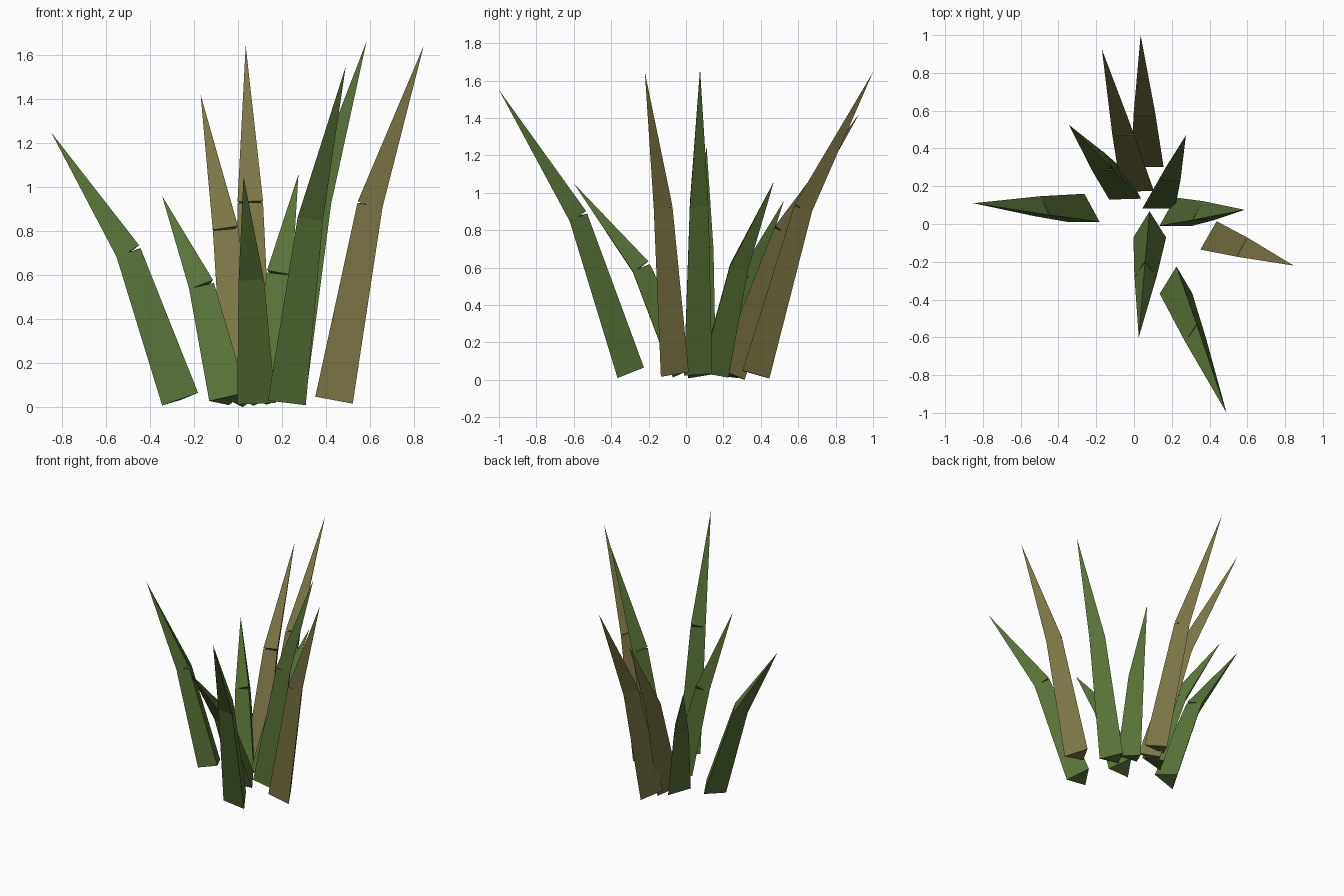
import bpy, bmesh
from mathutils import Vector, Matrix

if "Cube" in bpy.data.objects:
    bpy.data.objects.remove(bpy.data.objects["Cube"])

BASE_R, JOINT_R, BASE_Z = 0.10, 0.067, 0.035


def material(name, rgb):
    m = bpy.data.materials.new(name)
    m.diffuse_color = (*rgb, 1)
    m.use_nodes = True
    m.node_tree.nodes["Principled BSDF"].inputs["Base Color"].default_value = m.diffuse_color
    return m


green = material("leaf_green", (0.10, 0.17, 0.04))
dry = material("leaf_dry", (0.20, 0.18, 0.06))


def add_segment(bm, a, b, r1, r2):
    """Three-sided tapered segment from a to b, tilted from the vertical."""
    axis = b - a
    rot = Vector((0, 0, 1)).rotation_difference(axis).to_matrix().to_4x4()
    mat = Matrix.Translation((a + b) / 2) @ rot
    bmesh.ops.create_cone(bm, cap_ends=True, segments=3, radius1=r1,
                          radius2=r2, depth=axis.length, matrix=mat)


def blade(name, base, tip, mat):
    base = Vector((*base, BASE_Z))
    tip = Vector(tip)
    span = tip - base
    joint = base + Vector((span.x * 0.4, span.y * 0.4, span.z * 0.55))
    bm = bmesh.new()
    add_segment(bm, base, joint, BASE_R, JOINT_R)   # stem
    add_segment(bm, joint, tip, JOINT_R, 0.0)       # bent point
    bmesh.ops.remove_doubles(bm, verts=bm.verts, dist=1e-5)
    me = bpy.data.meshes.new(name)
    bm.to_mesh(me)
    bm.free()
    me.materials.append(mat)
    bpy.context.collection.objects.link(bpy.data.objects.new(name, me))


# Blades: base centre (x, y), tip, colour
blade("blade_left", (-0.263, 0.06), (-0.85, 0.11, 1.25), green)
blade("blade_back_left", (-0.045, 0.18), (-0.345, 0.525, 0.96), green)
blade("dry_blade_back_short", (0.02, 0.22), (-0.17, 0.925, 1.42), dry)
blade("dry_blade_back_tall", (0.07, 0.35), (0.035, 1.0, 1.645), dry)
blade("blade_back_right", (0.13, 0.13), (0.275, 0.47, 1.06), green)
blade("blade_right_tall", (0.22, 0.04), (0.585, 0.075, 1.665), green)
blade("dry_blade_right", (0.437, -0.085), (0.845, -0.22, 1.645), dry)
blade("blade_front_tall", (0.223, -0.32), (0.49, -1.0, 1.55), green)
blade("blade_front_short", (0.083, -0.025), (0.025, -0.60, 1.05), green)
